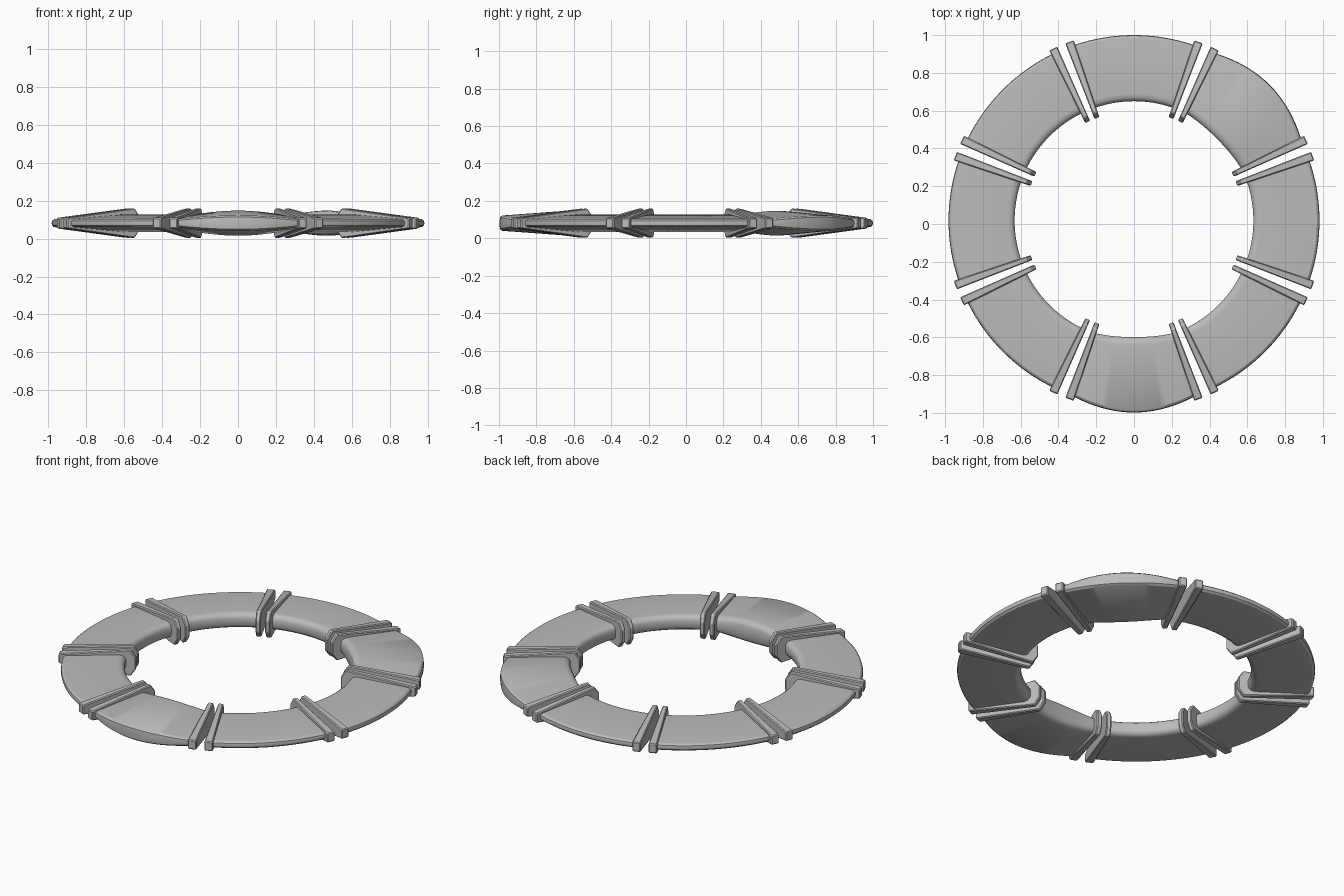
import bpy, bmesh, math

cube = bpy.data.objects.get("Cube")
if cube:
    bpy.data.objects.remove(cube, do_unlink=True)

CENTRE = (0, 0.018, 0.081)
BODY_HALF = 20.0             # half angle of a segment body, degrees
RIB_IN, RIB_OUT = 18.5, 21.2  # angular span of an end rib, degrees

grey = bpy.data.materials.new("warm grey")
grey.use_nodes = True
colour = (0.5, 0.5, 0.5, 1)
grey.diffuse_color = colour
grey.node_tree.nodes["Principled BSDF"].inputs["Base Color"].default_value = colour


def mirrored(half):
    """Close an upper half profile of (radius, height) with its lower mirror."""
    return half + [(r, -z) for r, z in reversed(half) if z > 0]


def swell(r, z, amount):
    """Inflate a section point outwards, inwards and in thickness."""
    t = (r - 0.632) / 0.35
    r += amount * (0.034 * t - 0.015 * (1 - t))
    if z:
        z += math.copysign(0.02 * amount, z)
    return r, z


def sweep(name, profile, start, end, steps, middle, swollen=False):
    """Sweep a closed profile round the ring between two angles."""
    bm = bmesh.new()
    rings = []
    for i in range(steps + 1):
        angle = start + (end - start) * i / steps
        f = math.cos(math.pi / 2 * angle / BODY_HALF) if swollen else 0
        a = math.radians(middle + angle)
        ring = []
        for r, z in profile:
            r, z = swell(r, z, f)
            ring.append(bm.verts.new((r * math.cos(a), r * math.sin(a), z)))
        rings.append(ring)
    n = len(profile)
    for one, two in zip(rings, rings[1:]):
        for j in range(n):
            bm.faces.new((one[j], one[(j + 1) % n], two[(j + 1) % n], two[j]))
    bm.faces.new(rings[0])
    bm.faces.new(rings[-1])
    bmesh.ops.recalc_face_normals(bm, faces=bm.faces)
    mesh = bpy.data.meshes.new(name)
    bm.to_mesh(mesh)
    bm.free()
    mesh.materials.append(grey)
    obj = bpy.data.objects.new(name, mesh)
    obj.location = CENTRE
    bpy.context.collection.objects.link(obj)
    return obj


def smooth(obj):
    bpy.ops.object.select_all(action="DESELECT")
    obj.select_set(True)
    bpy.context.view_layer.objects.active = obj
    bpy.ops.object.shade_smooth_by_angle(angle=math.radians(32))


# Tapered sections, thick at the inside and thin at the rim
body_profile = mirrored([(0.632, 0.02), (0.639, 0.034), (0.652, 0.043), (0.672, 0.046),
                         (0.968, 0.021), (0.979, 0.012), (0.982, 0)])
rib_profile = mirrored([(0.577, 0.035), (0.607, 0.078), (0.64, 0.075), (1.006, 0.028)])

for k in range(8):
    middle = -90 + 45 * k
    # Curved body, two of them swollen
    body = sweep(f"segment_body_{k + 1}", body_profile, -BODY_HALF, BODY_HALF,
                 20, middle, swollen=k in (0, 3))
    smooth(body)
    # Raised rib at each end of the segment
    for side, label in ((-1, "start"), (1, "end")):
        rib = sweep(f"segment_rib_{k + 1}_{label}", rib_profile,
                    side * RIB_IN, side * RIB_OUT, 1, middle)
        bevel = rib.modifiers.new("edge bevel", "BEVEL")
        bevel.width = 0.005
        bevel.segments = 1
        bevel.limit_method = "ANGLE"
